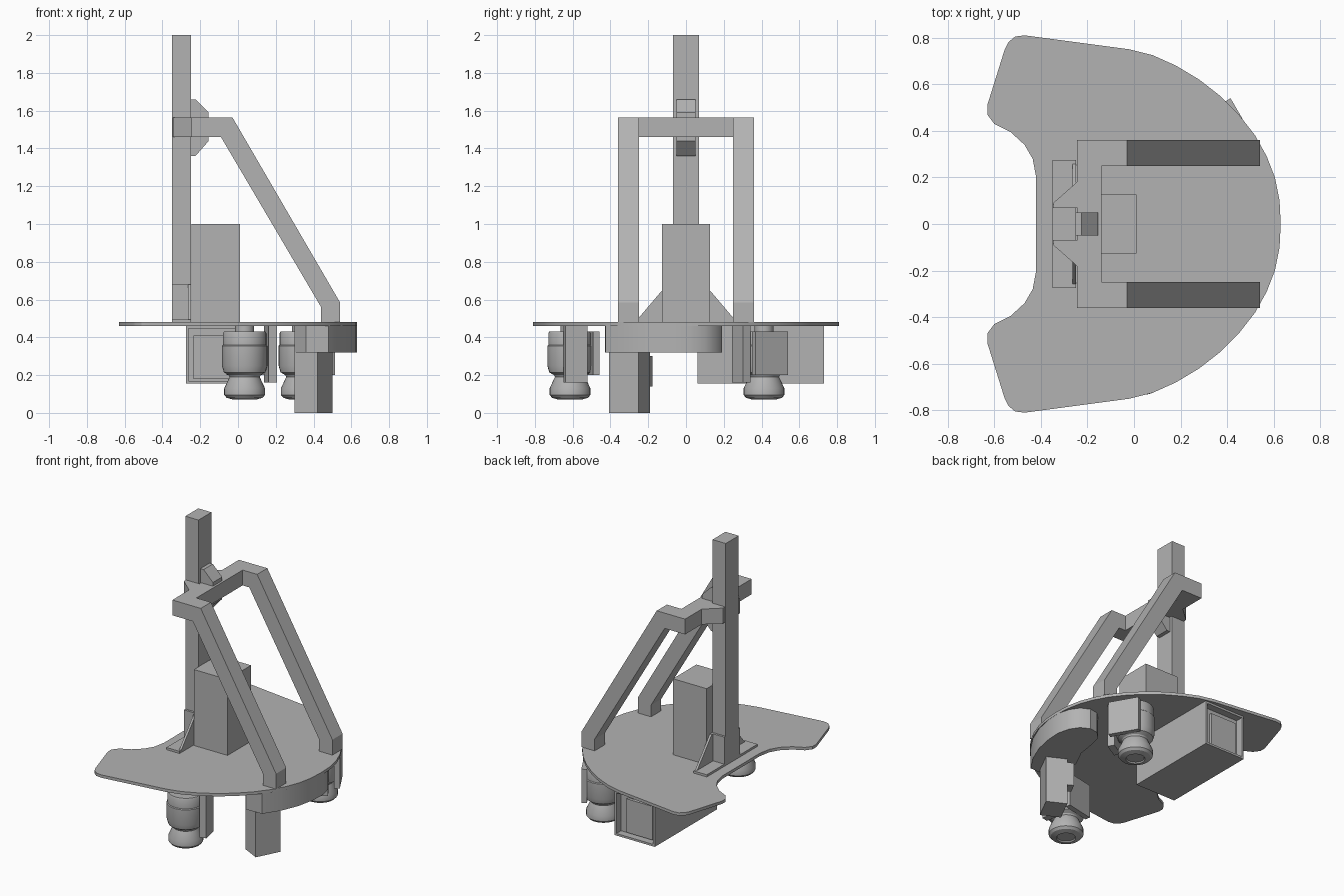
import bpy, bmesh, math
from mathutils import Matrix, Vector

if "Cube" in bpy.data.objects:
    bpy.data.objects.remove(bpy.data.objects["Cube"])

GREY = (0.45, 0.45, 0.45, 1)
grey = bpy.data.materials.new("plain grey")
grey.use_nodes = True
grey.diffuse_color = GREY
grey.node_tree.nodes["Principled BSDF"].inputs["Base Color"].default_value = GREY


def finish(name, bm, smooth=False):
    bmesh.ops.recalc_face_normals(bm, faces=bm.faces)
    mesh = bpy.data.meshes.new(name)
    bm.to_mesh(mesh)
    bm.free()
    mesh.materials.append(grey)
    obj = bpy.data.objects.new(name, mesh)
    bpy.context.collection.objects.link(obj)
    if smooth:
        bpy.ops.object.select_all(action='DESELECT')
        obj.select_set(True)
        bpy.context.view_layer.objects.active = obj
        bpy.ops.object.shade_smooth_by_angle(angle=math.radians(30))
    return obj


def prism(name, points, lo, hi, axis='z', smooth=False):
    """Extrude a flat outline between lo and hi along an axis."""
    place = {'x': lambda a, b, h: (h, a, b),
             'y': lambda a, b, h: (a, h, b),
             'z': lambda a, b, h: (a, b, h)}[axis]
    bm = bmesh.new()
    face = bm.faces.new([bm.verts.new(place(a, b, lo)) for a, b in points])
    grown = bmesh.ops.extrude_face_region(bm, geom=[face])
    shift = Vector(place(0, 0, hi - lo))
    for v in grown["geom"]:
        if isinstance(v, bmesh.types.BMVert):
            v.co += shift
    return finish(name, bm, smooth)


def box(name, x, y, z):
    return prism(name, [(x[0], y[0]), (x[1], y[0]), (x[1], y[1]), (x[0], y[1])], *z)


def turned_box(name, centre, size, z, angle):
    bm = bmesh.new()
    bmesh.ops.create_cube(bm, size=1)
    spot = Vector((*centre, sum(z) / 2))
    bm.transform(Matrix.Translation(spot) @ Matrix.Rotation(math.radians(angle), 4, 'Z')
                 @ Matrix.Diagonal((*size, z[1] - z[0], 1)))
    return finish(name, bm)


def lathe(name, centre, profile, steps=32):
    bm = bmesh.new()
    verts = [bm.verts.new((r, 0, z)) for r, z in profile]
    edges = [bm.edges.new(pair) for pair in zip(verts, verts[1:])]
    bmesh.ops.spin(bm, geom=verts + edges, cent=(0, 0, 0), axis=(0, 0, 1),
                   angle=math.tau, steps=steps)
    bmesh.ops.remove_doubles(bm, verts=bm.verts, dist=0.0005)
    bm.transform(Matrix.Translation((*centre, 0)))
    return finish(name, bm, True)


# Deck plate: half outline mirrored across y
half = [(0.63, 0), (0.625, 0.1), (0.605, 0.2), (0.57, 0.29), (0.52, 0.38), (0.45, 0.47),
        (0.37, 0.55), (0.28, 0.62), (0.18, 0.68), (0.08, 0.725), (-0.02, 0.75),
        (-0.47, 0.81), (-0.51, 0.805), (-0.54, 0.78), (-0.555, 0.75), (-0.63, 0.51),
        (-0.63, 0.47), (-0.6, 0.43), (-0.53, 0.395), (-0.47, 0.34), (-0.435, 0.28),
        (-0.42, 0.2)]
outline = half + [(x, -y) for x, y in reversed(half[1:])]
prism("deck_plate", outline, 0.46, 0.48, smooth=True)

# Mast and the tower box beside it
box("mast", (-0.35, -0.25), (-0.07, 0.07), (0.48, 2))
box("tower_box", (-0.245, 0.01), (-0.127, 0.127), (0.48, 1))

# Mast foot brackets, support arms and clamp wedges on both sides
arm = [(-0.245, 1.565), (-0.03, 1.565), (0.54, 0.585), (0.54, 0.48),
       (0.44, 0.48), (0.44, 0.56), (-0.09, 1.46), (-0.245, 1.46)]
for side, s in (("left", 1), ("right", -1)):
    span = lambda a, b: tuple(sorted((a * s, b * s)))
    box("foot_base_" + side, (-0.35, -0.25), span(0.07, 0.275), (0.48, 0.495))
    box("foot_upright_" + side, (-0.35, -0.25), span(0.07, 0.085), (0.48, 0.68))
    prism("foot_web_" + side, [(0.07 * s, 0.48), (0.27 * s, 0.48), (0.1 * s, 0.68),
                               (0.07 * s, 0.68)], -0.265, -0.25, 'x')
    prism("support_arm_" + side, arm, *span(0.25, 0.36), 'y')
    prism("clamp_wedge_" + side, [(-0.345, 0.07 * s), (-0.345, 0.092 * s),
                                  (-0.245, 0.18 * s), (-0.245, 0.07 * s)], 1.46, 1.565)
box("cross_bar", (-0.245, -0.14), (-0.25, 0.25), (1.46, 1.565))

# Chamfered block that ties the cross bar to the mast
prism("mast_brace", [(-0.25, 1.36), (-0.225, 1.36), (-0.155, 1.44), (-0.155, 1.59),
                     (-0.225, 1.66), (-0.25, 1.66)], -0.05, 0.05, 'y')

# Curved housing under the rim and the slanted leg below it
housing = [(0.36, -0.43), (0.48, -0.425), (0.55, -0.32), (0.6, -0.2), (0.625, -0.08),
           (0.63, 0.02), (0.61, 0.1), (0.57, 0.16), (0.51, 0.19), (0.45, 0.18),
           (0.4, 0.13), (0.38, 0.05), (0.36, -0.08), (0.3, -0.2), (0.3, -0.35)]
prism("rim_housing", housing, 0.32, 0.46, smooth=True)
turned_box("leg", (0.4, -0.3), (0.135, 0.175), (0, 0.33), -27)
turned_box("leg_block", (0.355, -0.23), (0.08, 0.08), (0.14, 0.3), -27)

# Two turned drive units with their mounting brackets
drive = [(0, 0.46), (0.05, 0.46), (0.05, 0.43), (0.11, 0.43), (0.115, 0.42), (0.115, 0.36),
         (0.12, 0.355), (0.12, 0.25), (0.11, 0.215), (0.085, 0.2), (0.08, 0.19),
         (0.108, 0.13), (0.108, 0.095), (0.095, 0.08), (0.06, 0.07), (0.055, 0.078), (0, 0.078)]
for name, (cx, cy), angle in (("front", (0.035, -0.614), 12), ("back", (0.335, 0.413), -60)):
    lathe("drive_unit_" + name, (cx, cy), drive)
    a = math.radians(angle)
    out, across = Vector((math.cos(a), math.sin(a))), Vector((-math.sin(a), math.cos(a)))
    mid = Vector((cx, cy))
    turned_box("drive_bracket_" + name, mid + out * 0.14, (0.045, 0.12), (0.16, 0.46), angle)
    turned_box("drive_side_plate_" + name, mid + across * 0.115 + out * 0.03,
               (0.2, 0.035), (0.2, 0.43), angle)

# Open-ended case under the deck: four walls and a recessed core
x0, x1, y0, y1, z0, z1, t = -0.275, 0.03, 0.06, 0.73, 0.155, 0.46, 0.014
box("case_floor", (x0, x1), (y0, y1), (z0, z0 + t))
box("case_roof", (x0, x1), (y0, y1), (z1 - t, z1))
box("case_wall_right", (x0, x0 + t), (y0, y1), (z0, z1))
box("case_wall_left", (x1 - t, x1), (y0, y1), (z0, z1))
box("case_core", (x0 + t, x1 - t), (y0 + 0.05, y1 - 0.05), (z0 + t, z1 - t))
box("case_insert", (-0.235, -0.04), (y0 + 0.02, y1 - 0.03), (0.18, 0.41))
